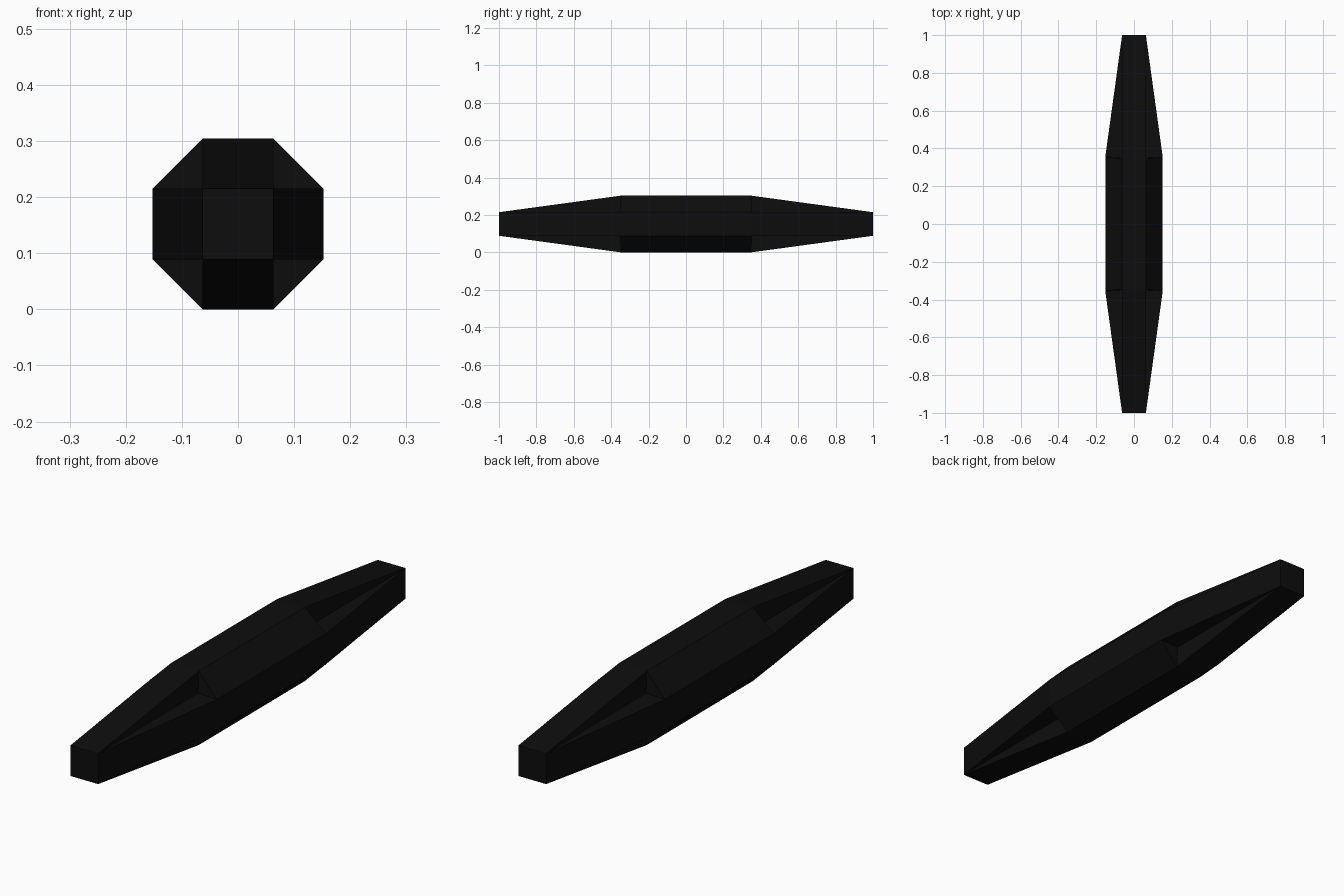
import bpy, bmesh
from mathutils import Vector

cube = bpy.data.objects.get("Cube")
if cube:
    bpy.data.objects.remove(cube, do_unlink=True)

INNER = 0.063            # half width of each flat side and of the end faces
OUTER = 0.152            # distance from the axis to each flat side
TIP = 1.0                # half length
SHOULDER_TOP = 0.345     # where the top and bottom start to taper
SHOULDER_SIDE = 0.355    # where the left and right sides start to taper
SHOULDER_MID = 0.35      # inner corner of each notch

black = bpy.data.materials.new("near_black")
black.use_nodes = True
color = (0.004, 0.004, 0.004, 1)
black.diffuse_color = color
black.node_tree.nodes["Principled BSDF"].inputs["Base Color"].default_value = color

bm = bmesh.new()


def face(*points):
    bm.faces.new([bm.verts.new(Vector(p) + Vector((0, 0, OUTER))) for p in points])


for s in (-1, 1):
    # flat top/bottom (along z) and flat left/right (along x), with tapered ends
    for side in ("vertical", "horizontal"):
        def place(across, y, out):
            return (across, y, out) if side == "vertical" else (out, y, across)
        mid = SHOULDER_TOP if side == "vertical" else SHOULDER_SIDE
        stations = [(-TIP, INNER), (-mid, OUTER), (mid, OUTER), (TIP, INNER)]
        for (y0, r0), (y1, r1) in zip(stations, stations[1:]):
            face(place(-INNER, y0, s * r0), place(INNER, y0, s * r0),
                 place(INNER, y1, s * r1), place(-INNER, y1, s * r1))

    # square end faces
    face(*[(x * INNER, s * TIP, z * INNER)
           for x, z in ((-1, -1), (1, -1), (1, 1), (-1, 1))])

    for t in (-1, 1):
        # sloping panel between two flat sides
        face((s * INNER, -SHOULDER_TOP, t * OUTER), (s * OUTER, -SHOULDER_SIDE, t * INNER),
             (s * OUTER, SHOULDER_SIDE, t * INNER), (s * INNER, SHOULDER_TOP, t * OUTER))
        # notch at each end of the panel: two walls and a triangular cap
        for e in (-1, 1):
            tip = (s * INNER, e * TIP, t * INNER)
            corner = (s * INNER, e * SHOULDER_MID, t * INNER)
            high = (s * INNER, e * SHOULDER_TOP, t * OUTER)
            wide = (s * OUTER, e * SHOULDER_SIDE, t * INNER)
            face(tip, corner, high)
            face(tip, wide, corner)
            face(corner, wide, high)

bmesh.ops.remove_doubles(bm, verts=bm.verts, dist=0.0001)
bmesh.ops.recalc_face_normals(bm, faces=bm.faces)
mesh = bpy.data.meshes.new("tapered_bar")
bm.to_mesh(mesh)
bm.free()
mesh.materials.append(black)
bar = bpy.data.objects.new("tapered_bar", mesh)
bpy.context.collection.objects.link(bar)
